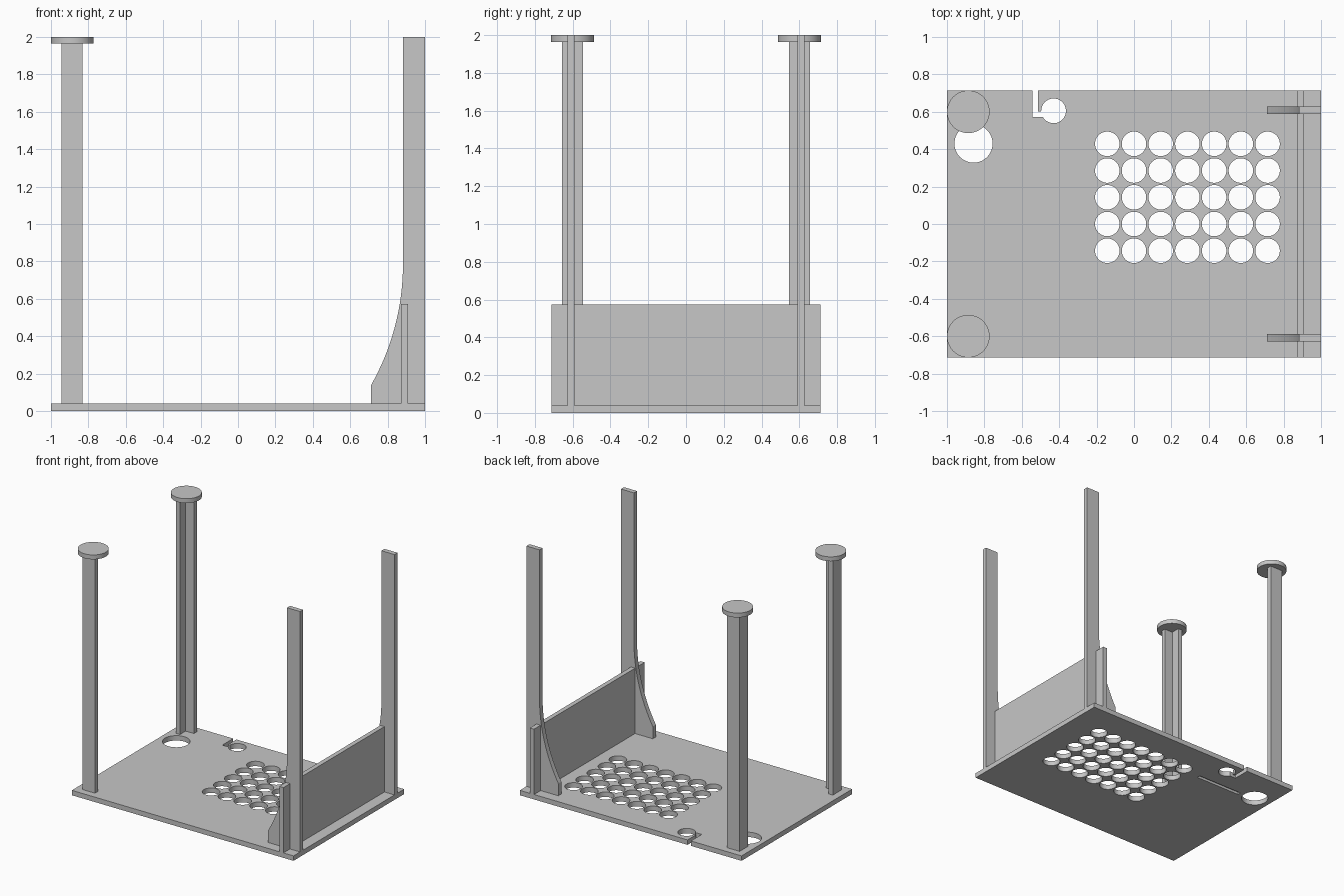
import bpy, bmesh, math
from mathutils import Matrix, Vector

if "Cube" in bpy.data.objects:
    bpy.data.objects.remove(bpy.data.objects["Cube"])

grey = bpy.data.materials.new("light_grey")
grey.use_nodes = True
grey.diffuse_color = (0.57, 0.57, 0.57, 1)
grey.node_tree.nodes["Principled BSDF"].inputs["Base Color"].default_value = grey.diffuse_color

HALF_Y = 0.713
BASE_TOP = 0.04


def add_prism(bm, points, offset):
    """Extrude a closed outline of 3D points along offset."""
    face = bm.faces.new([bm.verts.new(p) for p in points])
    geom = bmesh.ops.extrude_face_region(bm, geom=[face])["geom"]
    moved = [v for v in geom if isinstance(v, bmesh.types.BMVert)]
    bmesh.ops.translate(bm, verts=moved, vec=Vector(offset))


def add_box(bm, x0, x1, y0, y1, z0, z1):
    add_prism(bm, [(x0, y0, z0), (x1, y0, z0), (x1, y1, z0), (x0, y1, z0)], (0, 0, z1 - z0))


def add_disc(bm, x, y, radius, z0, z1):
    bmesh.ops.create_cone(bm, cap_ends=True, segments=64, radius1=radius, radius2=radius,
                          depth=z1 - z0, matrix=Matrix.Translation((x, y, (z0 + z1) / 2)))


def finish(bm, name):
    bmesh.ops.recalc_face_normals(bm, faces=bm.faces)
    mesh = bpy.data.meshes.new(name)
    bm.to_mesh(mesh)
    bm.free()
    mesh.materials.append(grey)
    obj = bpy.data.objects.new(name, mesh)
    bpy.context.collection.objects.link(obj)
    return obj


def activate(obj):
    bpy.ops.object.select_all(action="DESELECT")
    obj.select_set(True)
    bpy.context.view_layer.objects.active = obj


def cut(obj, cutter):
    mod = obj.modifiers.new("cut", "BOOLEAN")
    mod.operation = "DIFFERENCE"
    mod.solver = "EXACT"
    mod.object = cutter
    activate(obj)
    bpy.ops.object.modifier_apply(modifier=mod.name)
    bpy.data.objects.remove(cutter)


# Base plate
bm = bmesh.new()
add_box(bm, -1, 1, -HALF_Y, HALF_Y, 0, BASE_TOP)
base = finish(bm, "base_plate")

# Vent grid, cable hole and large corner hole
bm = bmesh.new()
for col in range(7):
    for row in range(5):
        add_disc(bm, (col - 1) / 7, (row - 1) / 7, 0.0655, -0.1, 0.1)
add_disc(bm, -0.43, 0.605, 0.066, -0.1, 0.1)
add_disc(bm, -0.858, 0.43, 0.102, -0.1, 0.1)
cut(base, finish(bm, "hole_cutter"))

# Angled cable slot from the back edge into the cable hole
bm = bmesh.new()
slot = [(-0.543, 0.8), (-0.543, 0.573), (-0.43, 0.573), (-0.43, 0.602), (-0.513, 0.602), (-0.513, 0.8)]
add_prism(bm, [(x, y, -0.1) for x, y in slot], (0, 0, 0.2))
cut(base, finish(bm, "slot_cutter"))

# Shallow groove under the plate
bm = bmesh.new()
add_box(bm, -0.72, -0.31, 0.393, 0.422, -0.1, 0.02)
cut(base, finish(bm, "groove_cutter"))
activate(base)
bpy.ops.object.shade_smooth_by_angle(angle=math.radians(30))

# Upright wall
bm = bmesh.new()
add_box(bm, 0.872, 0.909, -HALF_Y, HALF_Y, BASE_TOP, 0.573)
finish(bm, "side_wall")

# Fin outline: straight upright with a curved gusset at the foot
radius, inner, bend = 1.31, 0.882, 0.785
sweep = math.asin((bend - 0.14) / radius)
outline = [(1, BASE_TOP), (1, 2), (inner, 2)]
for i in range(17):
    a = sweep * i / 16
    outline.append((inner - radius * (1 - math.cos(a)), bend - radius * math.sin(a)))
outline.append((outline[-1][0], BASE_TOP))

for side, label in ((-1, "front"), (1, "back")):
    # Curved fin
    bm = bmesh.new()
    add_prism(bm, [(x, side * 0.589, z) for x, z in outline], (0, side * 0.039, 0))
    finish(bm, label + "_fin")

    # Angle-section column, opening towards the middle of the plate
    x0, x1, t = -0.943, -0.831, 0.038
    y_out, y_in = 0.656, 0.545
    section = [(x0, y_out), (x1, y_out), (x1, y_out - t), (x0 + t, y_out - t), (x0 + t, y_in), (x0, y_in)]
    bm = bmesh.new()
    add_prism(bm, [(x, side * y, BASE_TOP) for x, y in section], (0, 0, 1.964 - BASE_TOP))
    finish(bm, label + "_column")

    # Round cap
    bm = bmesh.new()
    add_disc(bm, -0.886, side * 0.6, 0.114, 1.964, 2)
    cap = finish(bm, label + "_column_cap")
    activate(cap)
    bpy.ops.object.shade_smooth_by_angle(angle=math.radians(30))
